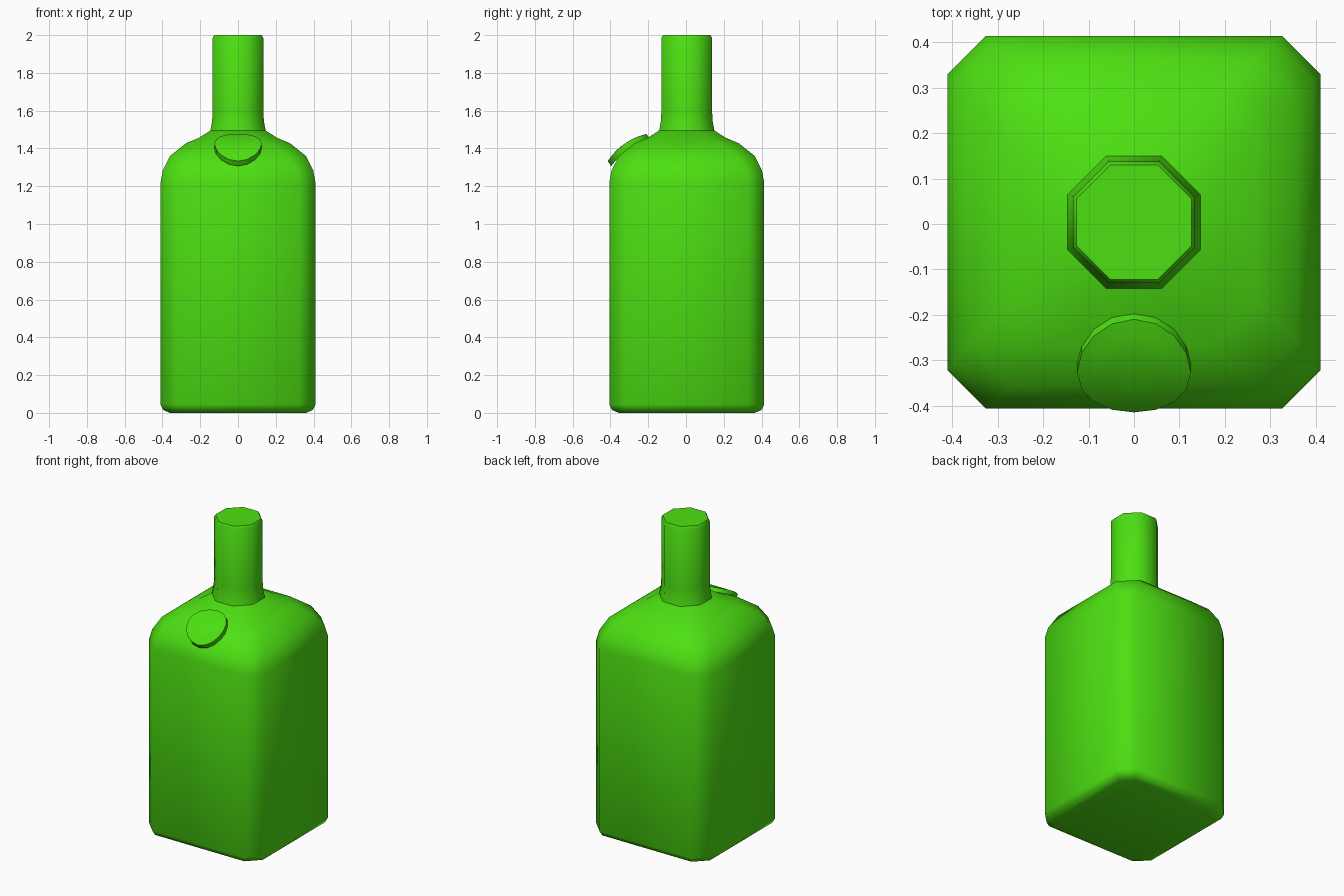
import bpy, bmesh, math
from mathutils import Vector

if "Cube" in bpy.data.objects:
    bpy.data.objects.remove(bpy.data.objects["Cube"])

green = bpy.data.materials.new("bright green glass")
green.diffuse_color = (0.074, 0.745, 0.006, 1)
green.use_nodes = True
green.node_tree.nodes["Principled BSDF"].inputs["Base Color"].default_value = green.diffuse_color


def finish(name, bm, angle):
    bmesh.ops.recalc_face_normals(bm, faces=bm.faces)
    me = bpy.data.meshes.new(name)
    bm.to_mesh(me)
    bm.free()
    me.materials.append(green)
    ob = bpy.data.objects.new(name, me)
    bpy.context.collection.objects.link(ob)
    bpy.ops.object.select_all(action='DESELECT')
    ob.select_set(True)
    bpy.context.view_layer.objects.active = ob
    bpy.ops.object.shade_smooth_by_angle(angle=math.radians(angle))
    return ob


def loft(name, rings, cy, angle):
    """Stack eight-sided rings given as (half width, corner coordinate, z)."""
    bm = bmesh.new()
    prev = None
    for h, c, z in rings:
        pts = [(h, -c), (h, c), (c, h), (-c, h), (-h, c), (-h, -c), (-c, -h), (c, -h)]
        ring = [bm.verts.new((x, y + cy, z)) for x, y in pts]
        if prev is None:
            bm.faces.new(ring[::-1])
        else:
            for i in range(8):
                j = (i + 1) % 8
                bm.faces.new((prev[i], prev[j], ring[j], ring[i]))
        prev = ring
    bm.faces.new(prev)
    return finish(name, bm, angle)


# Square body with chamfered corners and rounded shoulder
loft("bottle_body", [
    (0.36, 0.295, 0.0), (0.395, 0.318, 0.015), (0.41, 0.326, 0.045),
    (0.41, 0.326, 1.22), (0.398, 0.31, 1.285), (0.36, 0.265, 1.36),
    (0.275, 0.175, 1.428), (0.205, 0.11, 1.457), (0.147, 0.061, 1.495),
], 0.004, 60)

# Eight-sided neck with a flared foot
loft("bottle_neck", [
    (0.147, 0.061, 1.49), (0.137, 0.057, 1.545), (0.134, 0.0555, 1.6),
    (0.134, 0.0555, 1.985), (0.126, 0.052, 2.0),
], 0.004, 50)

# Round seal curved over the front shoulder
bm = bmesh.new()
R, N = 0.125, 16
mid = Vector((0, -0.312, 1.405))
up = Vector((0, 0.2, 0.14)).normalized()
out = Vector((0, -up.z, up.y))


def seal_point(r, a, depth):
    s = r * math.sin(a)
    bow = 0.024 * (1 - (s / R) ** 2) - depth
    return bm.verts.new(mid + Vector((r * math.cos(a), 0, 0)) + up * s + out * bow)


rings = [[seal_point(r, 2 * math.pi * i / N, d) for i in range(N)]
         for r, d in ((R * 0.35, 0), (R * 0.7, 0), (R, 0),
                      (R, 0.032), (R * 0.6, 0.032))]
for a, b in zip(rings, rings[1:]):
    for i in range(N):
        j = (i + 1) % N
        bm.faces.new((a[i], a[j], b[j], b[i]))
bm.faces.new(rings[0])
bm.faces.new(rings[-1])
finish("shoulder_seal", bm, 40)
